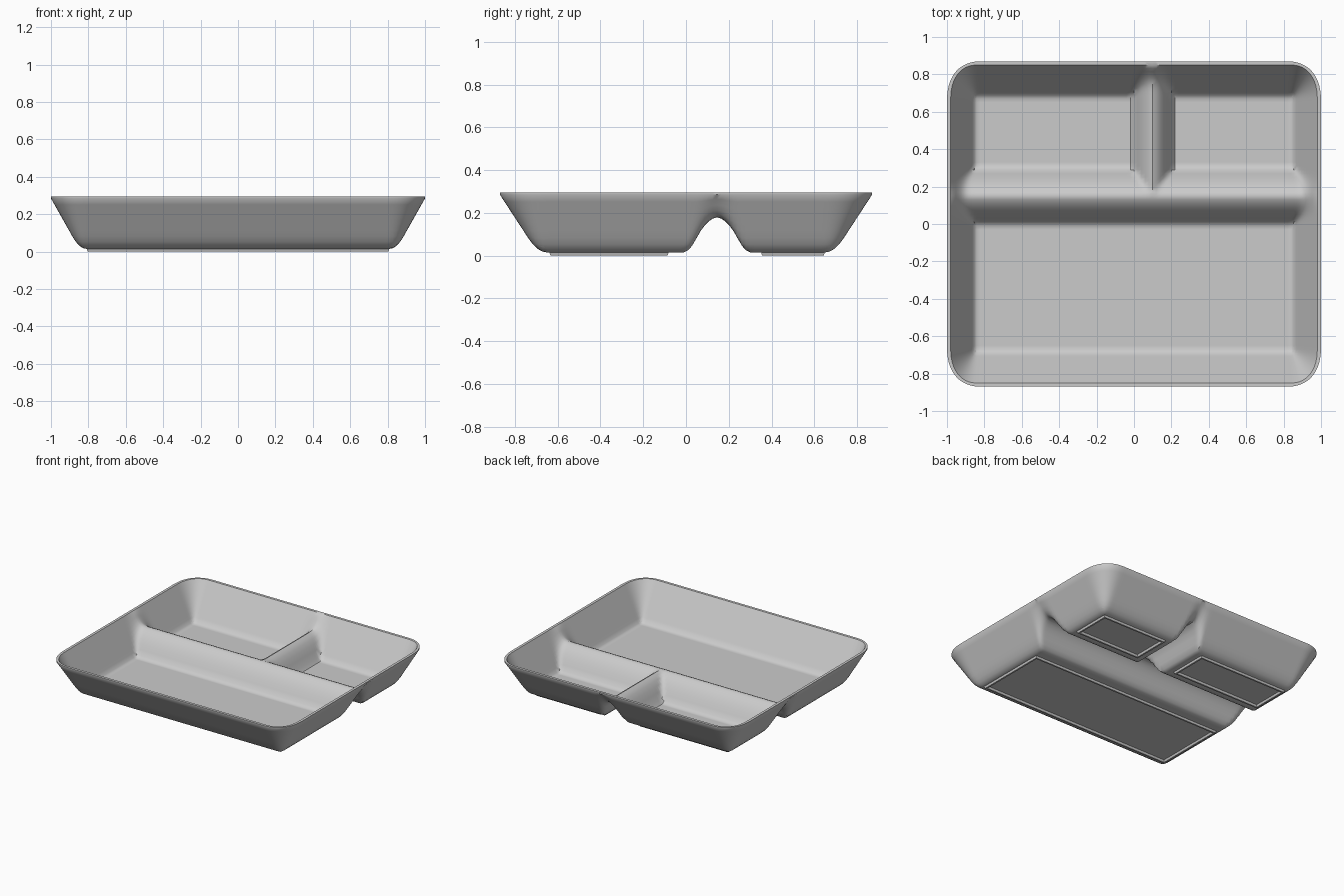
import bpy, bmesh, math

cube = bpy.data.objects.get("Cube")
if cube:
    bpy.data.objects.remove(cube, do_unlink=True)

grey = bpy.data.materials.new("light_grey")
grey.use_nodes = True
colour = (0.6, 0.6, 0.6, 1)
grey.diffuse_color = colour
grey.node_tree.nodes["Principled BSDF"].inputs["Base Color"].default_value = colour
grey.node_tree.nodes["Principled BSDF"].inputs["Roughness"].default_value = 0.6

RIM = 0.295
WALL_STEPS, X_STEPS, Y_STEPS = 10, 84, 67


def finish(bm, name, angle):
    bmesh.ops.recalc_face_normals(bm, faces=bm.faces)
    mesh = bpy.data.meshes.new(name)
    bm.to_mesh(mesh)
    bm.free()
    mesh.materials.append(grey)
    obj = bpy.data.objects.new(name, mesh)
    bpy.context.collection.objects.link(obj)
    bpy.ops.object.select_all(action='DESELECT')
    obj.select_set(True)
    bpy.context.view_layer.objects.active = obj
    bpy.ops.object.shade_smooth_by_angle(angle=math.radians(angle))
    return obj


def ease(t, k):
    """Straight ramp with a rounded foot of length k."""
    t = max(t, 0)
    return (t * t / (2 * k) if t < k else t - k / 2) / (1 - k / 2)


def smooth_min(a, b, k):
    h = max(k - abs(a - b), 0) / k
    return min(a, b) - h * h * k / 4


def axis(steps):
    """Signed pairs: position on the floor (-1..1) and distance up the wall (0..1)."""
    wall = [i / WALL_STEPS for i in range(1, WALL_STEPS + 1)]
    floor = [(2 * i / steps - 1, 0) for i in range(steps + 1)]
    return [(-1, w) for w in reversed(wall)] + floor + [(1, w) for w in wall]


def skin(bm, half, rim, floor, top, crest, foot, power, cross_y, cross_w):
    """One surface of the tray: sloping walls and a T of rounded dividers."""
    rise = top - floor
    rows = []
    for fy, v in axis(Y_STEPS):
        row = []
        for fx, u in axis(X_STEPS):
            t = max(u, v)
            # round the corners of the rim
            scale = t / (u ** power + v ** power) ** (1 / power) if t else 0
            x = fx * half[0] + math.copysign(u * scale * (rim[0] - half[0]), fx)
            y = fy * half[1] + math.copysign(v * scale * (rim[1] - half[1]), fy)
            wall = rise * ease(t, foot)
            ridge = 1 - abs(y - cross_y) / cross_w
            if y > cross_y:
                ridge = max(ridge, 1 - abs(x - 0.1) / 0.12)
            divider = max(smooth_min(rise * ease(ridge, foot), crest, 0.12), 0)
            z = min((wall ** 4 + divider ** 4) ** 0.25, rise)
            row.append(bm.verts.new((x, y, floor + z)))
        rows.append(row)
    for a, b in zip(rows, rows[1:]):
        for i in range(len(a) - 1):
            bm.faces.new((a[i], a[i + 1], b[i + 1], b[i]))
    # boundary loop in order
    return (rows[0] + [r[-1] for r in rows[1:-1]]
            + rows[-1][::-1] + [r[0] for r in rows[-2:0:-1]])


def bridge(bm, a, b):
    for i in range(len(a)):
        j = (i + 1) % len(a)
        bm.faces.new((a[i], a[j], b[j], b[i]))


# tray shell: inner skin, outer skin and the flat lip between them
bm = bmesh.new()
inner = skin(bm, (0.84, 0.67), (0.98, 0.85), 0.03, RIM, 0.175, 0.15, 2.2, 0.15, 0.16)
outer = skin(bm, (0.81, 0.65), (1.0, 0.87), 0.015, RIM - 0.01, 0.165, 0.4, 2.4, 0.145, 0.16)
lip = [bm.verts.new((v.co.x, v.co.y, RIM)) for v in outer]
bridge(bm, inner, lip)
bridge(bm, lip, outer)
finish(bm, "tray_shell", 40)


# raised foot frame under each compartment
def foot_frame(name, x0, x1, y0, y1):
    bm = bmesh.new()
    loops = []
    for inset, z in ((0, 0.02), (0.006, 0), (0.018, 0), (0.026, 0.02)):
        a, b, c, d = x0 + inset, x1 - inset, y0 + inset, y1 - inset
        loops.append([bm.verts.new((x, y, z)) for x, y in ((a, c), (b, c), (b, d), (a, d))])
    for i in range(4):
        bridge(bm, loops[i], loops[(i + 1) % 4])
    finish(bm, name, 20)


foot_frame("front_foot", -0.81, 0.81, -0.64, -0.08)
foot_frame("back_right_foot", -0.81, -0.06, 0.35, 0.65)
foot_frame("back_left_foot", 0.26, 0.81, 0.35, 0.65)
